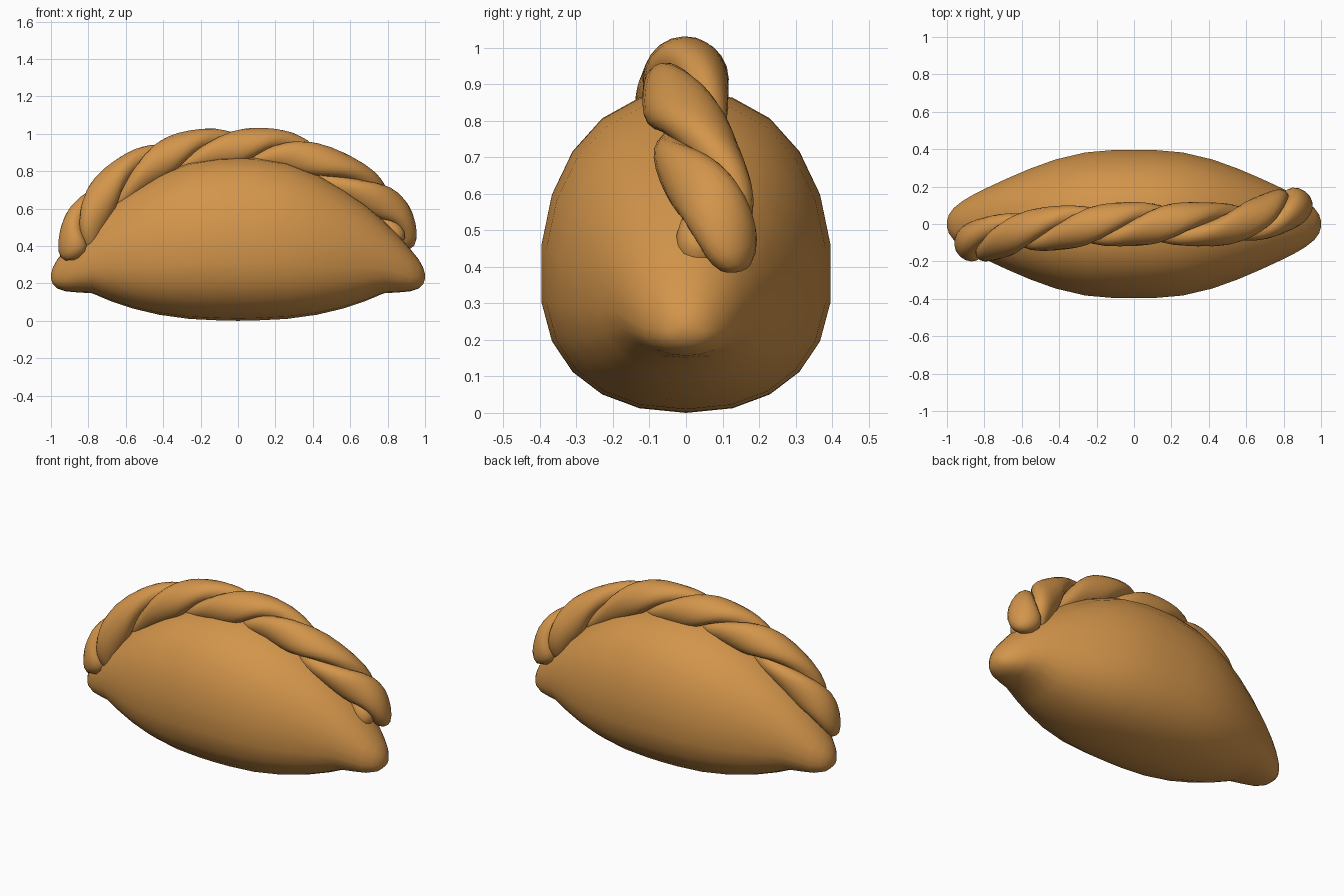
import bpy, bmesh, math
from mathutils import Vector

if "Cube" in bpy.data.objects:
    bpy.data.objects.remove(bpy.data.objects["Cube"])

crust = bpy.data.materials.new("golden crust")
crust.diffuse_color = (0.65, 0.30, 0.07, 1)
crust.use_nodes = True
crust.node_tree.nodes["Principled BSDF"].inputs["Base Color"].default_value = crust.diffuse_color


def loft(name, rings, angle):
    """Skin a list of closed rings and cap both ends."""
    bm = bmesh.new()
    loops = [[bm.verts.new(p) for p in ring] for ring in rings]
    n = len(loops[0])
    for a, b in zip(loops, loops[1:]):
        for i in range(n):
            j = (i + 1) % n
            bm.faces.new((a[i], a[j], b[j], b[i]))
    bm.faces.new(loops[0][::-1])
    bm.faces.new(loops[-1])
    bmesh.ops.recalc_face_normals(bm, faces=bm.faces)
    mesh = bpy.data.meshes.new(name)
    bm.to_mesh(mesh)
    bm.free()
    mesh.materials.append(crust)
    ob = bpy.data.objects.new(name, mesh)
    bpy.context.collection.objects.link(ob)
    bpy.ops.object.select_all(action='DESELECT')
    ob.select_set(True)
    bpy.context.view_layer.objects.active = ob
    bpy.ops.object.shade_smooth_by_angle(angle=math.radians(angle))
    return ob


def spline(points, t):
    """Catmull-Rom interpolation of 4D points, t from 0 to 1."""
    f = t * (len(points) - 1)
    i = min(int(f), len(points) - 2)
    u = f - i
    p = [Vector(points[max(0, min(len(points) - 1, i + k))]) for k in (-1, 0, 1, 2)]
    return 0.5 * (2 * p[1] + (p[2] - p[0]) * u
                  + (2 * p[0] - 5 * p[1] + 4 * p[2] - p[3]) * u * u
                  + (3 * p[1] - p[0] - 3 * p[2] + p[3]) * u ** 3)


# Pastry body: x, bottom, top, half width (mirrored in x)
half = [(0.10, 0.002, 0.88, 0.40), (0.26, 0.01, 0.855, 0.386), (0.42, 0.032, 0.79, 0.348),
        (0.56, 0.065, 0.71, 0.297), (0.68, 0.105, 0.625, 0.245), (0.78, 0.147, 0.535, 0.198),
        (0.86, 0.152, 0.455, 0.158), (0.92, 0.157, 0.385, 0.122), (0.965, 0.172, 0.33, 0.085),
        (0.99, 0.195, 0.285, 0.05), (1.0, 0.225, 0.25, 0.015)]
stations = [(-x, b, t, w) for x, b, t, w in half[::-1]] + [(0, 0, 0.883, 0.40)] + half
SIDES = 22


def section(x, bottom, top, width):
    mid = bottom + 0.43 * (top - bottom)
    ring = []
    for i in range(SIDES):
        a = 2 * math.pi * (i + 0.5) / SIDES
        c, s = math.cos(a), math.sin(a)
        y = math.copysign(abs(c) ** 0.9, c) * width
        if s > 0:
            z = s ** 0.95 * (top - mid)
        else:
            z = -abs(s) ** 0.83 * (mid - bottom)
        ring.append((x, y, mid + z))
    return ring


loft("pastry_body", [section(*s) for s in stations], 40)

# Braided seam: x, y, z of the centre line and twist in half turns
path = [(-0.855, -0.09, 0.33, -3.45), (-0.82, -0.09, 0.51, -2.85), (-0.69, -0.06, 0.68, -2.3),
        (-0.50, -0.03, 0.815, -1.75), (-0.25, -0.01, 0.90, -1.05), (0.0, 0.0, 0.915, -0.4),
        (0.25, 0.0, 0.90, 0.27), (0.48, 0.0, 0.81, 0.8), (0.67, 0.03, 0.70, 1.3),
        (0.81, 0.08, 0.56, 1.9), (0.855, 0.08, 0.39, 2.5)]
STEPS, TUBE = 72, 14


def frame(t):
    """Centre, outward, back and along directions of the braid."""
    p = spline(path, t)
    d = (spline(path, min(1, t + 0.01)) - spline(path, max(0, t - 0.01))).xyz.normalized()
    back = Vector((0, 1, 0))
    back = (back - d * back.dot(d)).normalized()
    out = back.cross(d)
    if out.dot(Vector((p.x, 0, p.z - 0.2))) < 0:
        out = -out
    return p, out, back


def strand_point(t, phase):
    p, out, back = frame(t)
    a = math.pi * p.w + phase
    radial = math.cos(a) * out + math.sin(a) * back
    return p.xyz + 0.052 * radial, radial


def strand(name, phase):
    rings = []
    for k in range(STEPS + 1):
        t = k / STEPS
        c, u = strand_point(t, phase)
        d = (strand_point(min(1, t + 0.008), phase)[0]
             - strand_point(max(0, t - 0.008), phase)[0]).normalized()
        u = (u - d * u.dot(d)).normalized()
        v = d.cross(u)
        # rounded ends
        e = min(1, min(t, 1 - t) / 0.05)
        r = math.sqrt(max(0.03, 1 - (1 - e) ** 2))
        # wide, flattened dough strand
        rings.append([c + r * (0.066 * math.cos(2 * math.pi * i / TUBE) * u
                               + 0.09 * math.sin(2 * math.pi * i / TUBE) * v)
                      for i in range(TUBE)])
    loft(name, rings, 60)


strand("braid_strand_a", 0)
strand("braid_strand_b", math.pi)
